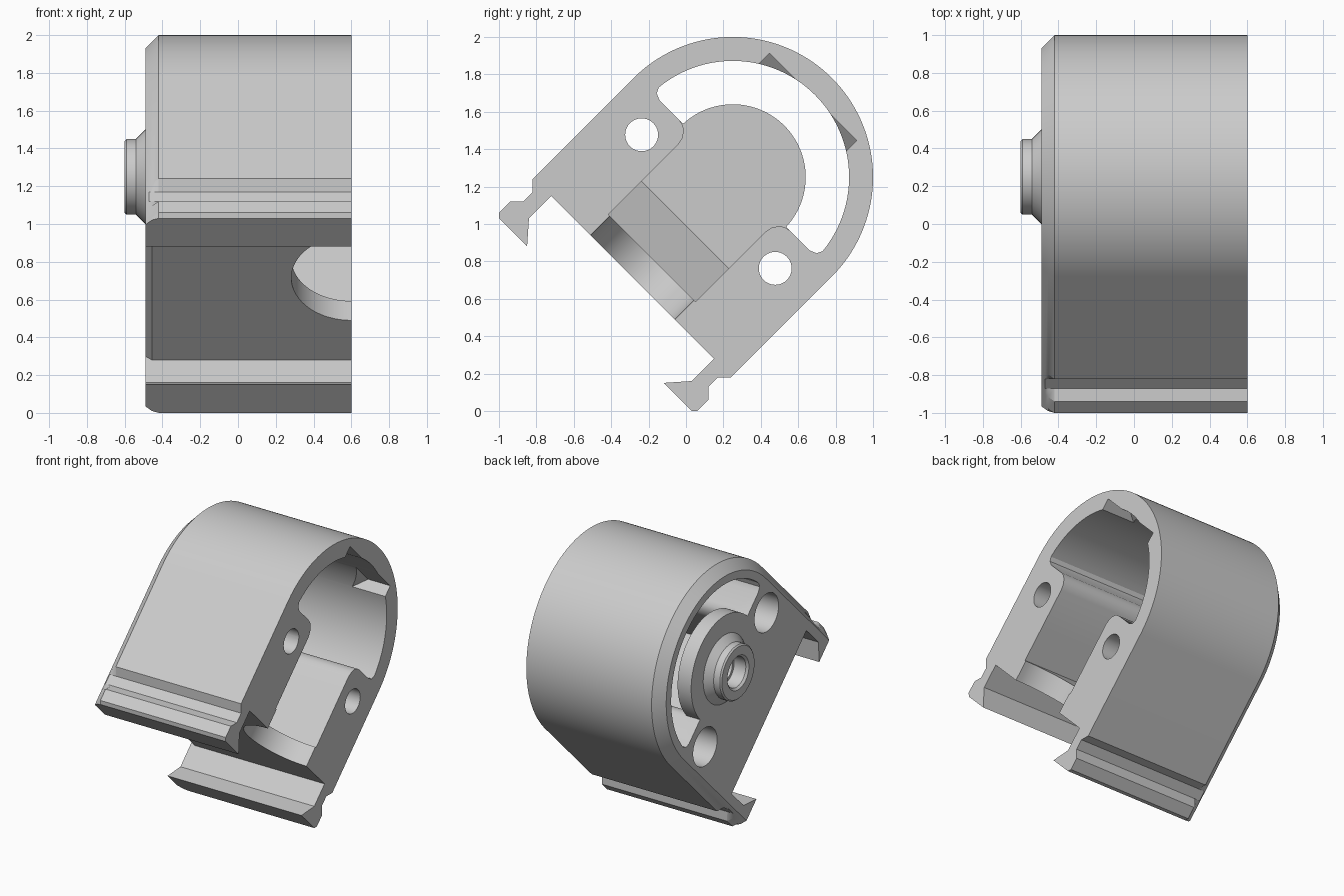
import bpy, bmesh, math
from mathutils import Vector

cube = bpy.data.objects.get("Cube")
if cube:
    bpy.data.objects.remove(cube)

grey = bpy.data.materials.new("light grey")
grey.use_nodes = True
grey.diffuse_color = (0.6, 0.6, 0.6, 1)
grey.node_tree.nodes["Principled BSDF"].inputs["Base Color"].default_value = (0.6, 0.6, 0.6, 1)

S = math.sqrt(0.5)


def place(x, u, v):
    """Housing frame: u runs from the bore axis to the base, v across it."""
    return Vector((x, 0.25 - S * u + S * v, 1.25 - S * u - S * v))


def loft(name, rings):
    """Closed solid through rings of equal point count."""
    bm = bmesh.new()
    loops = [[bm.verts.new(place(*p)) for p in ring] for ring in rings]
    n = len(loops[0])
    for a, b in zip(loops, loops[1:]):
        for i in range(n):
            j = (i + 1) % n
            bm.faces.new((a[i], a[j], b[j], b[i]))
    bm.faces.new(loops[0][::-1])
    bm.faces.new(loops[-1])
    bmesh.ops.recalc_face_normals(bm, faces=bm.faces[:])
    mesh = bpy.data.meshes.new(name)
    bm.to_mesh(mesh)
    bm.free()
    mesh.materials.append(grey)
    ob = bpy.data.objects.new(name, mesh)
    bpy.context.collection.objects.link(ob)
    return ob


def prism(name, outline, x0, x1):
    return loft(name, [[(x, u, v) for u, v in outline] for x in (x0, x1)])


def arc(r, a0, a1, n=64):
    """Arc around the bore axis; angle 0 is the crown, positive is +v."""
    return [(-r * math.cos(a0 + (a1 - a0) * i / n), r * math.sin(a0 + (a1 - a0) * i / n))
            for i in range(n + 1)]


def circle(r, u=0, v=0, n=40):
    return [(u + r * math.cos(2 * math.pi * i / n), v + r * math.sin(2 * math.pi * i / n))
            for i in range(n)]


def mirrored(side):
    """Close a +v half outline with its mirror image."""
    return side + [(u, -v) for u, v in reversed(side)]


def select(ob):
    bpy.ops.object.select_all(action='DESELECT')
    ob.select_set(True)
    bpy.context.view_layer.objects.active = ob


def cut(target, cutter):
    mod = target.modifiers.new("cut", 'BOOLEAN')
    mod.operation, mod.solver, mod.object = 'DIFFERENCE', 'EXACT', cutter
    select(target)
    bpy.ops.object.modifier_apply(modifier=mod.name)
    bpy.data.objects.remove(cutter)


# Housing outline: round crown, straight sides, hooked rails at the base
R, BASE = 0.75, 0.757
rail = [(0.764, 0.75), (0.813, 0.70), (0.884, 0.70), (0.933, 0.75), (1.018, 0.75),
        (1.039, 0.728), (1.039, 0.516), (0.926, 0.615), (BASE, 0.615)]
crown = arc(R, -math.pi / 2, math.pi / 2, 80)


def ring(x, limit, base):
    k = limit / R
    low = [(base if u == BASE else u, min(v, limit)) for u, v in rail]
    pts = [(u * k, v * k) for u, v in crown] + low + [(u, -v) for u, v in reversed(low)]
    return [(x, u, v) for u, v in pts]


housing = loft("housing", [ring(-0.49, 0.68, 0.73), ring(-0.47, 0.70, 0.745),
                           ring(-0.455, 0.715, BASE), ring(-0.42, R, BASE),
                           ring(0.6, R, BASE)])

# Curved slot that passes right through around the hub plate
a = math.acos(0.06 / 0.622)
b = math.acos(0.015 / 0.39)
slot = arc(0.622, -a, a) + [(-0.03, 0.605), (-0.015, 0.57)] + arc(0.39, b, -b) \
    + [(-0.015, -0.57), (-0.03, -0.605)]
cut(housing, prism("slot_cutter", slot, -0.8, 0.8))

# Bore between the two screw posts, leaving the hub plate at the back
FLOOR = -0.38
posts = [(0.08, 0.33), (0.04, 0.339), (0.01, 0.36), (-0.008, 0.385), (-0.015, 0.42)]
side = arc(0.45, 0.02, 1.25, 24) + posts[::-1] + [(0.36, 0.33)]
cut(housing, prism("bore_cutter", mirrored(side), FLOOR, 0.8))

# Lower pocket with a sloped end, and shallow crown pocket
for name, profile in (
        ("ramp_cutter", [(FLOOR, 0.2), (FLOOR, 0.36), (-0.13, 0.612), (0.8, 0.612), (0.8, 0.2)]),
        ("crown_cutter", [(0.3, -0.5), (0.42, -0.608), (0.8, -0.608), (0.8, -0.5)])):
    cut(housing, loft(name, [[(x, u, v) for x, u in profile] for v in (-0.33, 0.33)]))

# Half-round opening in the base at the open end
cut(housing, loft("base_opening_cutter",
                  [[(0.6 + p, u, q) for p, q in circle(0.318, n=64)] for u in (0.5, 1.2)]))

# Screw holes with wider recesses from the back, and the shaft socket
for s in (-1, 1):
    cut(housing, prism("screw_cutter", circle(0.088, 0.184, s * 0.505), -0.8, 0.8))
    cut(housing, prism("recess_cutter", circle(0.14, 0.184, s * 0.505), -0.8, -0.2))
cut(housing, prism("socket_cutter", circle(0.09), -0.8, -0.43))

# Hub collar: a ring turned around the bore axis
profile = [(-0.485, 0.255), (-0.54, 0.2), (-0.59, 0.2), (-0.6, 0.19),
           (-0.6, 0.125), (-0.585, 0.11), (-0.485, 0.11)]
bm = bmesh.new()
N = 48
turns = []
for i in range(N):
    t = 2 * math.pi * i / N
    turns.append([bm.verts.new(place(x, r * math.cos(t), r * math.sin(t))) for x, r in profile])
for i in range(N):
    p, q = turns[i], turns[(i + 1) % N]
    for j in range(len(profile)):
        k = (j + 1) % len(profile)
        bm.faces.new((p[j], p[k], q[k], q[j]))
bmesh.ops.recalc_face_normals(bm, faces=bm.faces[:])
mesh = bpy.data.meshes.new("hub_collar")
bm.to_mesh(mesh)
bm.free()
mesh.materials.append(grey)
hub = bpy.data.objects.new("hub_collar", mesh)
bpy.context.collection.objects.link(hub)

for ob in (housing, hub):
    select(ob)
    bpy.ops.object.shade_smooth_by_angle(angle=math.radians(25))
